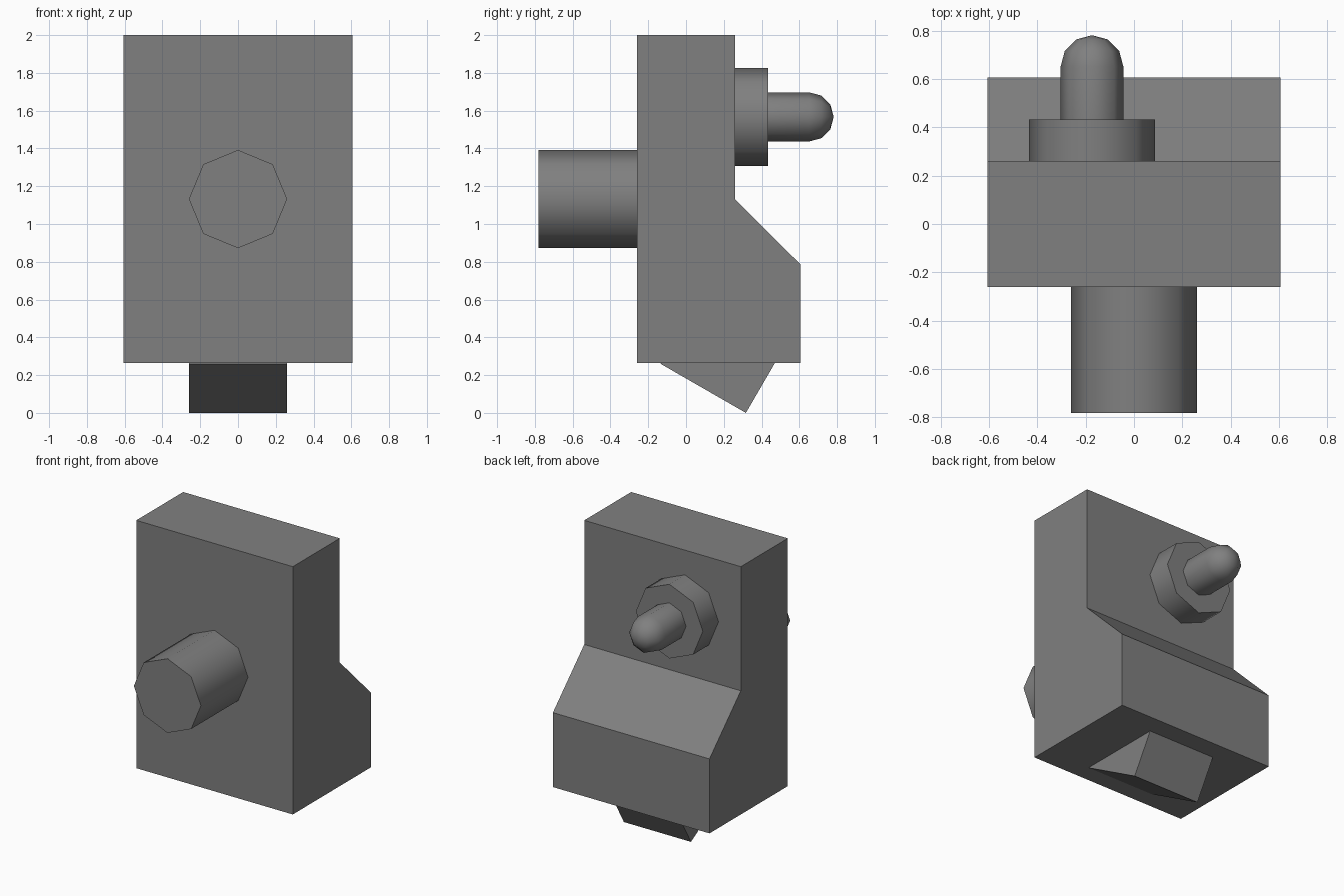
import bpy, bmesh, math

if "Cube" in bpy.data.objects:
    bpy.data.objects.remove(bpy.data.objects["Cube"])

grey = bpy.data.materials.new("mid_grey")
grey.diffuse_color = (0.216, 0.216, 0.216, 1)
grey.use_nodes = True
grey.node_tree.nodes["Principled BSDF"].inputs["Base Color"].default_value = grey.diffuse_color


def finish(name, bm, smooth=False):
    bmesh.ops.recalc_face_normals(bm, faces=bm.faces)
    me = bpy.data.meshes.new(name)
    bm.to_mesh(me)
    bm.free()
    me.materials.append(grey)
    ob = bpy.data.objects.new(name, me)
    bpy.context.collection.objects.link(ob)
    if smooth:
        bpy.ops.object.select_all(action='DESELECT')
        ob.select_set(True)
        bpy.context.view_layer.objects.active = ob
        bpy.ops.object.shade_smooth_by_angle(angle=math.radians(50))
    return ob


def prism(name, profile, half_width):
    """Extrude a (y, z) profile along x, symmetric about x = 0."""
    bm = bmesh.new()
    face = bm.faces.new([bm.verts.new((-half_width, y, z)) for y, z in profile])
    ext = bmesh.ops.extrude_face_region(bm, geom=[face])["geom"]
    bmesh.ops.translate(bm, vec=(2 * half_width, 0, 0),
                        verts=[v for v in ext if isinstance(v, bmesh.types.BMVert)])
    return finish(name, bm)


def turned(name, profile, cx, cz, sides=8):
    """Closed turned part along y from (radius, y) rings; radius 0 makes a tip."""
    bm = bmesh.new()
    rings = []
    for r, y in profile:
        n = sides if r > 0 else 1
        rings.append([bm.verts.new((cx + r * math.cos(math.tau * i / sides), y,
                                    cz + r * math.sin(math.tau * i / sides)))
                      for i in range(n)])
    for a, b in zip(rings, rings[1:]):
        for i in range(sides):
            j = (i + 1) % sides
            if len(b) == 1:
                bm.faces.new((a[i], a[j], b[0]))
            else:
                bm.faces.new((a[i], a[j], b[j], b[i]))
    for ring in (rings[0], rings[-1]):
        if len(ring) > 1:
            bm.faces.new(ring)
    return finish(name, bm, smooth=True)


# Main housing with sloped step at the back
prism("housing", [(-0.26, 0.263), (0.607, 0.263), (0.607, 0.785),
                  (0.26, 1.13), (0.26, 2.0), (-0.26, 2.0)], 0.607)

# Tilted block poking out below
prism("bottom_wedge", [(0.317, 0.0), (0.494, 0.305), (0.04, 0.567), (-0.135, 0.26)], 0.26)

# Thick stub on the front
turned("front_stub", [(0.26, -0.26), (0.26, -0.782)], 0, 1.132)

# Collar and rounded pin on the back
turned("back_collar", [(0.26, 0.26), (0.26, 0.433)], -0.174, 1.567)
r = 0.13
dome = [(r * math.cos(math.radians(a)), 0.652 + r * math.sin(math.radians(a))) for a in (0, 30, 60)]
turned("back_pin", [(r, 0.433)] + dome + [(0, 0.782)], -0.174, 1.567)
